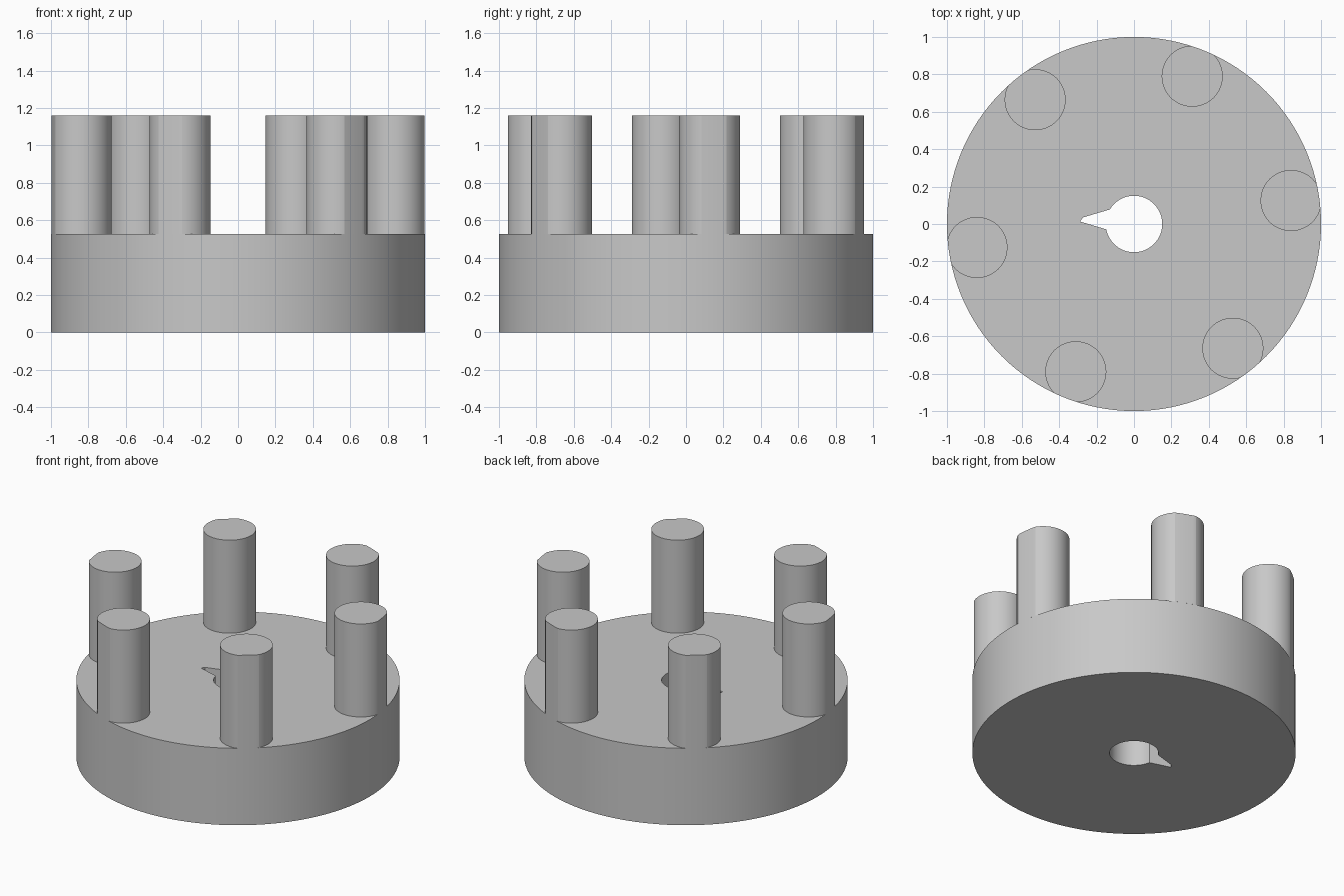
import bpy
import bmesh
from math import radians, cos, sin
from mathutils import Vector

cube = bpy.data.objects.get("Cube")
if cube:
    bpy.data.objects.remove(cube, do_unlink=True)

PLATE_TOP, PEG_TOP = 0.525, 1.16
PEG_RADIUS, PEG_RING = 0.163, 0.849

grey = bpy.data.materials.new("plain grey")
grey.use_nodes = True
colour = (0.58, 0.58, 0.58, 1)
grey.diffuse_color = colour
for node in grey.node_tree.nodes:
    if node.type == "BSDF_PRINCIPLED":
        node.inputs["Base Color"].default_value = colour


def arc(radius, start, end, steps, centre=(0, 0)):
    """Points along an arc, from start up to and including end, in degrees."""
    points = []
    for i in range(steps + 1):
        a = radians(start + (end - start) * i / steps)
        points.append(Vector((centre[0] + radius * cos(a), centre[1] + radius * sin(a))))
    return points


def prism(name, outlines, bottom, top):
    """Extrude an outline, with any further outlines as holes, into a solid."""
    bm = bmesh.new()
    edges = []
    for outline in outlines:
        verts = [bm.verts.new((p.x, p.y, bottom)) for p in outline]
        edges += [bm.edges.new((verts[i - 1], verts[i])) for i in range(len(verts))]
    bmesh.ops.triangle_fill(bm, edges=edges, use_beauty=True, normal=(0, 0, 1))
    result = bmesh.ops.extrude_face_region(bm, geom=bm.faces[:])
    moved = [v for v in result["geom"] if isinstance(v, bmesh.types.BMVert)]
    bmesh.ops.translate(bm, verts=moved, vec=(0, 0, top - bottom))
    bmesh.ops.recalc_face_normals(bm, faces=bm.faces[:])
    mesh = bpy.data.meshes.new(name)
    bm.to_mesh(mesh)
    bm.free()
    mesh.materials.append(grey)
    obj = bpy.data.objects.new(name, mesh)
    bpy.context.collection.objects.link(obj)
    bpy.ops.object.select_all(action="DESELECT")
    obj.select_set(True)
    bpy.context.view_layer.objects.active = obj
    bpy.ops.object.shade_smooth_by_angle(angle=radians(14))


# Round base with a centre hole and its pointed key slot
rim = arc(1, 0, 360, 128)[:-1]
hole = arc(0.151, 191, 509, 56)
hole += [Vector((-0.273, 0.035)), Vector((-0.288, 0.013))]
prism("base_plate", [rim, hole], 0, PLATE_TOP)

# Six pegs, trimmed flush where they overhang the rim
for i in range(6):
    angle = radians(8.5 + 60 * i)
    centre = (PEG_RING * cos(angle), PEG_RING * sin(angle))
    outline = arc(PEG_RADIUS, 0, 360, 96, centre)[:-1]
    outline = [p.normalized() if p.length > 1 else p for p in outline]
    prism(f"peg_{i + 1}", [outline], PLATE_TOP, PEG_TOP)
